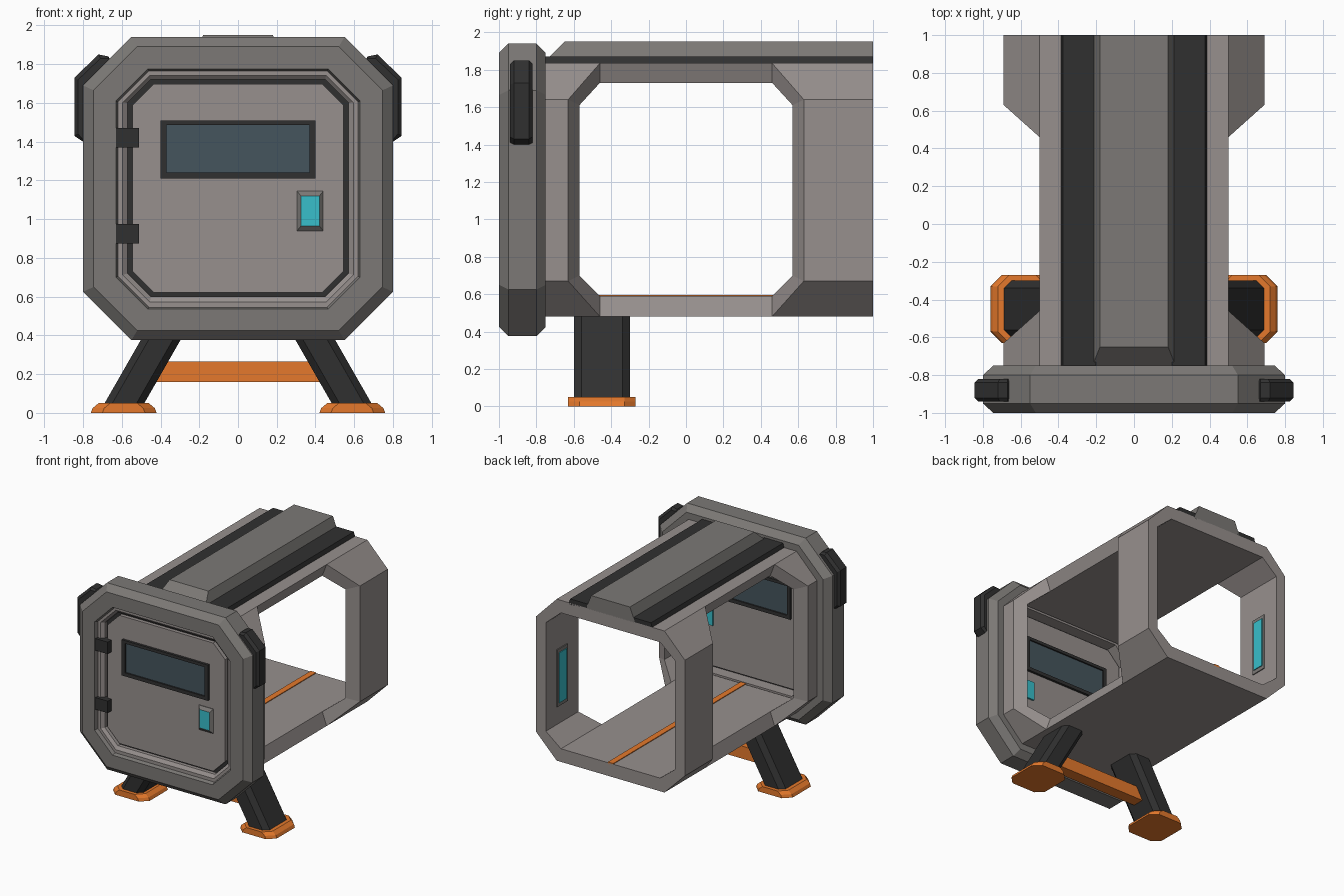
import bpy, bmesh

if "Cube" in bpy.data.objects:
    bpy.data.objects.remove(bpy.data.objects["Cube"])


def material(name, rgb):
    m = bpy.data.materials.new(name)
    m.diffuse_color = (*rgb, 1)
    m.use_nodes = True
    m.node_tree.nodes["Principled BSDF"].inputs["Base Color"].default_value = m.diffuse_color
    return m


LIGHT = material("warm_grey", (0.31, 0.28, 0.27))
GREY = material("mid_grey", (0.20, 0.19, 0.18))
DARK = material("charcoal", (0.03, 0.03, 0.03))
ORANGE = material("orange", (0.78, 0.19, 0.025))
TEAL = material("teal", (0.04, 0.52, 0.60))
GLASS = material("glass", (0.06, 0.09, 0.11))


def finish(name, bm, mat, mirror=False):
    bmesh.ops.recalc_face_normals(bm, faces=bm.faces)
    me = bpy.data.meshes.new(name)
    bm.to_mesh(me)
    bm.free()
    me.materials.append(mat)
    ob = bpy.data.objects.new(name, me)
    bpy.context.collection.objects.link(ob)
    if mirror:
        ob.modifiers.new("mirror", "MIRROR").use_mirror_merge = False
    return ob


def loft(name, rings, mat, cyclic=False, mirror=False):
    """Skin a list of point loops; cap the ends or join last to first."""
    bm = bmesh.new()
    vs = [[bm.verts.new(p) for p in r] for r in rings]
    n = len(vs[0])
    pairs = list(zip(vs, vs[1:])) + ([(vs[-1], vs[0])] if cyclic else [])
    for a, b in pairs:
        for i in range(n):
            j = (i + 1) % n
            bm.faces.new((a[i], a[j], b[j], b[i]))
    if not cyclic:
        bm.faces.new(vs[0])
        bm.faces.new(vs[-1])
    return finish(name, bm, mat, mirror)


def chamfered(u0, u1, v0, v1, c):
    """Rectangle with cut corners."""
    return [(u0 + c, v0), (u1 - c, v0), (u1, v0 + c), (u1, v1 - c),
            (u1 - c, v1), (u0 + c, v1), (u0, v1 - c), (u0, v0 + c)]


def upright(hx, z0, z1, c, y):
    return [(u, y, v) for u, v in chamfered(-hx, hx, z0, z1, c)]


def rect_y(x0, x1, z0, z1, y):
    return [(x0, y, z0), (x1, y, z0), (x1, y, z1), (x0, y, z1)]


def rect_z(x0, x1, y0, y1, z):
    return [(x0, y0, z), (x1, y0, z), (x1, y1, z), (x0, y1, z)]


def box(name, x0, x1, y0, y1, z0, z1, mat, mirror=False):
    return loft(name, [rect_z(x0, x1, y0, y1, z0), rect_z(x0, x1, y0, y1, z1)],
                mat, mirror=mirror)


# Corridor hull: octagonal tube with a large opening through both sides
def hull():
    bm = bmesh.new()
    skins = []
    for half, cut in (([(.5, .48), (.69, .67), (.69, 1.64), (.5, 1.835)], .63),
                      ([(.46, .59), (.6, .70), (.6, 1.61), (.46, 1.73)], .57)):
        prof = half + [(-x, z) for x, z in reversed(half)]
        rows = []
        for s in range(4):
            rows.append([])
            for x, z in prof:
                c = cut if abs(x) > .55 else .46
                rows[-1].append(bm.verts.new((x, (-.75, -c, c, 1)[s], z)))
        skins.append(rows)
    for rows in skins:
        for s in range(3):
            for j in range(8):
                if s != 1 or j in (3, 7):
                    k = (j + 1) % 8
                    bm.faces.new((rows[s][j], rows[s][k], rows[s + 1][k], rows[s + 1][j]))
    # rims join outer skin to inner skin
    pair = {o: i for ro, ri in zip(*skins) for o, i in zip(ro, ri)}
    for e in [e for e in bm.edges if e.is_boundary and e.verts[0] in pair]:
        a, b = e.verts
        bm.faces.new((a, b, pair[b], pair[a]))
    finish("corridor_hull", bm, LIGHT)


hull()

# Roof ridge and dark roof strips
loft("roof_ridge", [rect_z(-.22, .22, -.75, 1, 1.83), rect_z(-.22, .22, -.75, 1, 1.85),
                    rect_z(-.18, .18, -.65, 1, 1.95)], GREY)
loft("roof_strip", [rect_z(.2, .39, -.76, 1, 1.82), rect_z(.2, .375, -.76, 1, 1.87)],
     DARK, mirror=True)

# Floor stripe and interior wall lights
box("floor_stripe", -.025, .025, -.8, 1, .58, .596, ORANGE)
box("wall_light_frame", .592, .61, .72, .86, .85, 1.33, GREY, mirror=True)
box("wall_light", .585, .61, .74, .84, .88, 1.30, TEAL, mirror=True)

# Front collar
loft("front_collar", [
    upright(.80, .375, 1.94, .25, -.95), upright(.745, .425, 1.89, .225, -1),
    upright(.63, .535, 1.775, .165, -1), upright(.62, .545, 1.765, .16, -.97),
    upright(.62, .545, 1.765, .16, -.75), upright(.745, .425, 1.89, .225, -.75),
    upright(.80, .375, 1.94, .25, -.80)], GREY, cyclic=True)
loft("door_frame", [
    upright(.63, .535, 1.775, .16, -.97), upright(.595, .572, 1.742, .14, -.97),
    upright(.57, .6, 1.72, .12, -.95), upright(.57, .6, 1.72, .12, -.76),
    upright(.63, .535, 1.775, .16, -.76)], LIGHT, cyclic=True)
loft("door_seal", [upright(.575, .595, 1.725, .12, -.92),
                   upright(.575, .595, 1.725, .12, -.86)], DARK)

# Door with window, handle and hinges
loft("door", [upright(.545, .622, 1.697, .11, -.95),
              upright(.545, .622, 1.697, .11, -.83)], LIGHT)
loft("window_frame", [
    rect_y(-.40, .40, 1.21, 1.51, -.97), rect_y(-.37, .37, 1.24, 1.485, -.97),
    rect_y(-.37, .37, 1.24, 1.485, -.81), rect_y(-.40, .40, 1.21, 1.51, -.81)],
    DARK, cyclic=True)
box("window_glass", -.38, .38, -.958, -.822, 1.23, 1.49, GLASS)
loft("handle_frame", [
    rect_y(.305, .44, .94, 1.145, -.94), rect_y(.305, .44, .94, 1.145, -.955),
    rect_y(.325, .42, .965, 1.12, -.975), rect_y(.325, .42, .965, 1.12, -.94)],
    GREY, cyclic=True)
box("handle_panel", .324, .421, -.972, -.815, .964, 1.121, TEAL)
for i, z in enumerate((.875, 1.37)):
    box(f"hinge_{i + 1}", -.63, -.51, -.998, -.93, z, z + .1, DARK)

# Side clamps wrapped over the collar shoulders
clamp = [(.77, 1.40), (.80, 1.40), (.845, 1.43), (.845, 1.73),
         (.72, 1.85), (.67, 1.84), (.64, 1.80), (.77, 1.67)]
core = [(.77, 1.41), (.80, 1.41), (.825, 1.44), (.825, 1.72),
        (.71, 1.83), (.67, 1.83), (.64, 1.80), (.77, 1.67)]
loft("shoulder_clamp", [[(x, y, z) for x, z in p] for p, y in
                        ((core, -.94), (clamp, -.92), (clamp, -.84), (core, -.82))],
     DARK, mirror=True)

# Splayed legs, feet and cross bar
loft("leg", [[(x, y, z) for x, y in chamfered(x0, x0 + .205, -.6, -.3, .04)]
             for x0, z in ((.495, .03), (.22, .51))], DARK, mirror=True)
loft("foot", [[(x, y, z) for x, y in chamfered(x0, x1, -.63, -.27, .06)]
              for x0, x1, z in ((.42, .76, 0), (.43, .75, .025), (.46, .72, .05))],
     ORANGE, mirror=True)
box("leg_cross_bar", -.44, .44, -.5, -.4, .16, .265, ORANGE)
